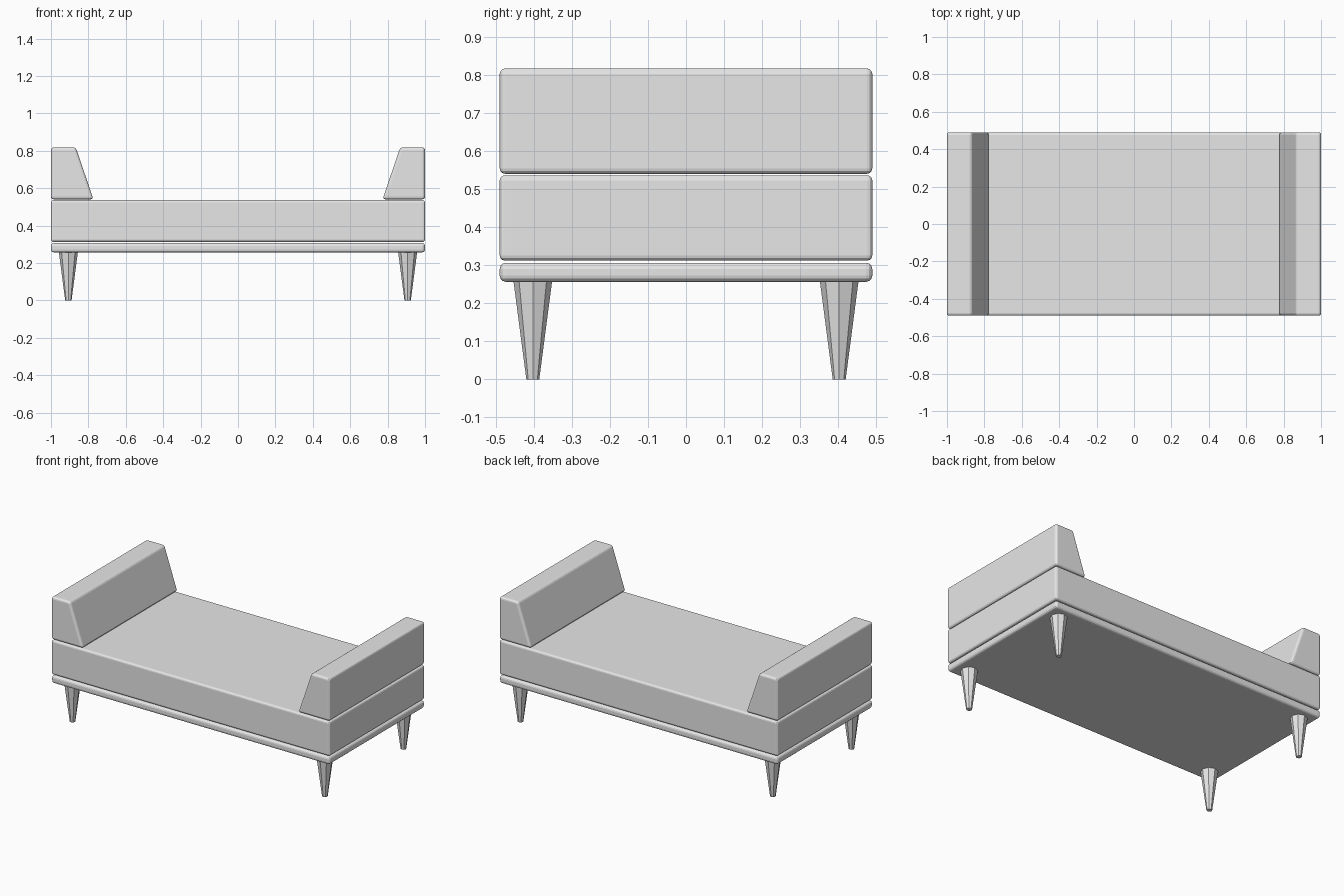
import bpy
import bmesh
from mathutils import Matrix

cube = bpy.data.objects.get("Cube")
if cube:
    bpy.data.objects.remove(cube, do_unlink=True)

GREY = (0.8, 0.8, 0.8, 1)
grey = bpy.data.materials.new("plain_grey")
grey.use_nodes = True
grey.diffuse_color = GREY
grey.node_tree.nodes["Principled BSDF"].inputs["Base Color"].default_value = GREY

HALF_DEPTH = 0.49


def finish(name, bm):
    bmesh.ops.recalc_face_normals(bm, faces=bm.faces)
    mesh = bpy.data.meshes.new(name)
    bm.to_mesh(mesh)
    bm.free()
    mesh.materials.append(grey)
    obj = bpy.data.objects.new(name, mesh)
    bpy.context.collection.objects.link(obj)
    return obj


def rounded_block(name, profile, radius):
    """Extrude an x-z profile through the full depth and round its edges."""
    bm = bmesh.new()
    face = bm.faces.new([bm.verts.new((x, -HALF_DEPTH, z)) for x, z in profile])
    extruded = bmesh.ops.extrude_face_region(bm, geom=[face])
    verts = [v for v in extruded["geom"] if isinstance(v, bmesh.types.BMVert)]
    bmesh.ops.translate(bm, verts=verts, vec=(0, 2 * HALF_DEPTH, 0))
    bmesh.ops.bevel(bm, geom=bm.edges[:], offset=radius, segments=3,
                    profile=0.5, affect='EDGES')
    return finish(name, bm)


def slab(name, low, high, radius):
    return rounded_block(name, [(-1, low), (1, low), (1, high), (-1, high)], radius)


# Base platform and mattress
slab("base_platform", 0.257, 0.307, 0.016)
slab("mattress", 0.313, 0.537, 0.013)

# Sloped end bolsters and tapered eight-sided legs
for side, sx in (("left", 1), ("right", -1)):
    rounded_block(side + "_bolster",
                  [(sx, 0.541), (sx * 0.773, 0.541), (sx * 0.867, 0.818), (sx, 0.818)],
                  0.014)
    for end, sy in (("front", -1), ("back", 1)):
        bm = bmesh.new()
        bmesh.ops.create_cone(bm, cap_ends=True, segments=8, radius1=0.017,
                              radius2=0.051, depth=0.26,
                              matrix=Matrix.Translation((sx * 0.907, sy * 0.403, 0.13)))
        finish(f"{end}_{side}_leg", bm)
